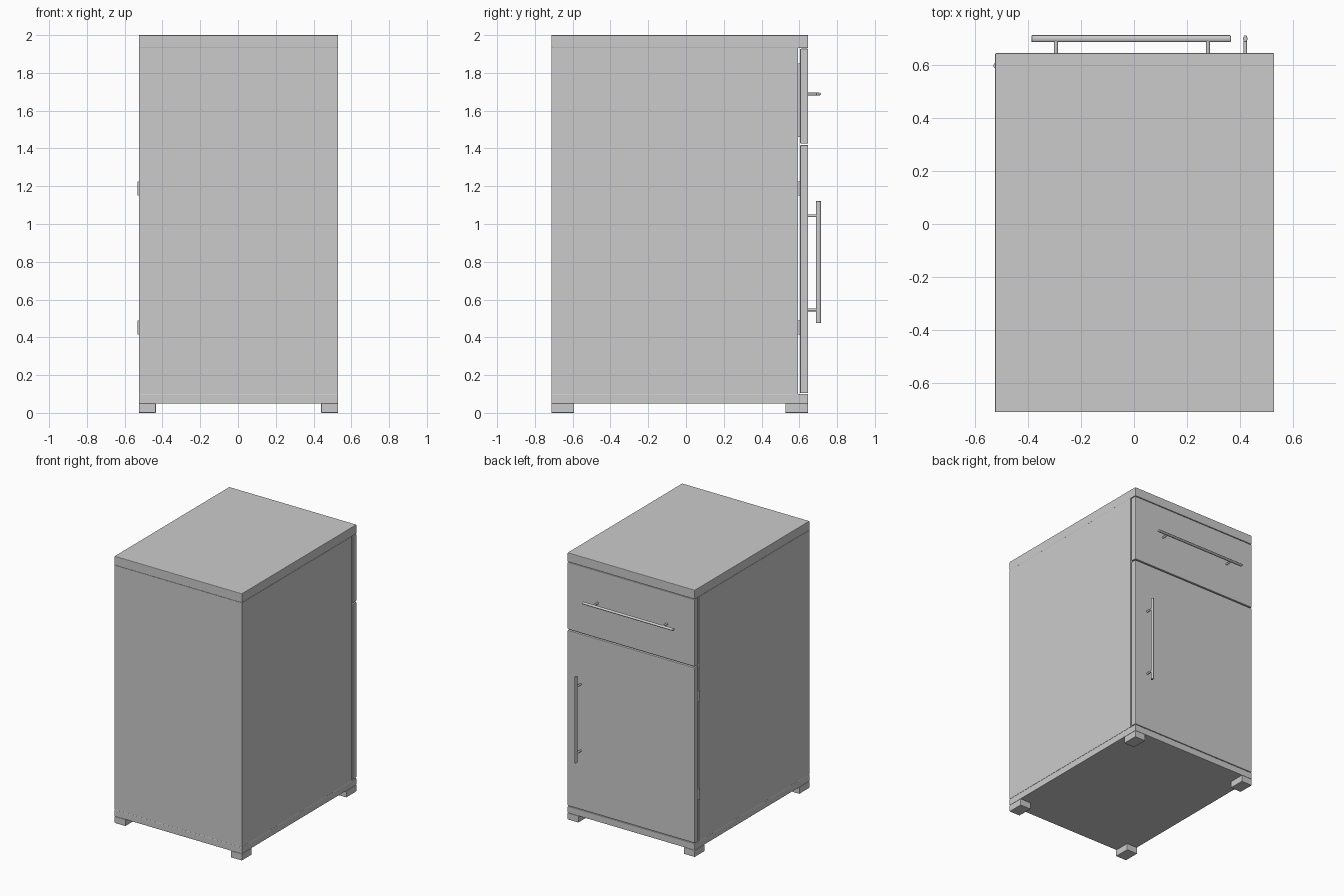
import bpy
from mathutils import Vector

if "Cube" in bpy.data.objects:
    bpy.data.objects.remove(bpy.data.objects["Cube"])

X0, X1 = -0.525, 0.53          # cabinet sides
Y0, Y1 = -0.712, 0.646         # back panel face and door face
CARCASS_Y, DOOR_Y = 0.594, 0.604


def box(name, lo, hi, bevel=0.0):
    lo, hi = Vector(lo), Vector(hi)
    bpy.ops.mesh.primitive_cube_add(size=1, location=(lo + hi) / 2)
    ob = bpy.context.object
    ob.name = name
    ob.scale = hi - lo
    bpy.ops.object.transform_apply(location=False, rotation=False, scale=True)
    if bevel:
        mod = ob.modifiers.new("bevel", 'BEVEL')
        mod.width, mod.segments = bevel, 2
    return ob


def rod(name, a, b, width, depth=None, bevel=0.0):
    """Rod from a to b; width across, depth along world y for bars."""
    a, b = Vector(a), Vector(b)
    axis = b - a
    bpy.ops.mesh.primitive_cylinder_add(vertices=20, radius=0.5, depth=axis.length)
    ob = bpy.context.object
    ob.name = name
    ob.scale = (width, depth or width, 1)
    bpy.ops.object.transform_apply(scale=True)
    if abs(axis.x) > 0.01:
        ob.rotation_euler = (0, 1.570796, 0)
    elif abs(axis.y) > 0.01:
        ob.rotation_euler = (1.570796, 0, 0)
    ob.location = (a + b) / 2
    if bevel:
        mod = ob.modifiers.new("bevel", 'BEVEL')
        mod.width, mod.segments = bevel, 2
    bpy.ops.object.shade_smooth_by_angle()
    return ob


# Top and bottom slabs
box("top_slab", (X0, Y0, 1.932), (X1, Y1, 2.0), 0.003)
box("bottom_slab", (X0, Y0, 0.05), (X1, Y1, 0.10), 0.003)

# Carcass panels
T = 0.04
box("left_panel", (X0, Y0, 0.10), (X0 + T, CARCASS_Y, 1.932))
box("right_panel", (X1 - T, Y0, 0.10), (X1, CARCASS_Y, 1.932))
box("back_panel", (X0 + T, Y0, 0.10), (X1 - T, Y0 + T, 1.932))
box("divider_shelf", (X0 + T, Y0 + T, 1.40), (X1 - T, CARCASS_Y, 1.44))

# Feet at the four corners
for side, x in (("left", X0), ("right", X1 - 0.09)):
    for end, y in (("front", Y0), ("back", Y1 - 0.12)):
        box(f"{end}_{side}_foot", (x, y, 0), (x + 0.09, y + 0.12, 0.05), 0.003)

# Door and drawer fronts
box("door", (X0, DOOR_Y, 0.104), (X1, Y1, 1.418), 0.004)
box("drawer_front", (X0, DOOR_Y, 1.426), (X1, Y1, 1.928), 0.004)

# Drawer tray behind its front
for name, lo, hi in (
        ("drawer_base", (-0.46, -0.60, 1.46), (0.465, DOOR_Y, 1.48)),
        ("drawer_left", (-0.46, -0.60, 1.48), (-0.44, DOOR_Y, 1.85)),
        ("drawer_right", (0.445, -0.60, 1.48), (0.465, DOOR_Y, 1.85)),
        ("drawer_rear", (-0.44, -0.60, 1.48), (0.445, -0.58, 1.85))):
    box(name, lo, hi)

# Bar handles on two posts each
BAR_Y = 0.701
rod("drawer_handle_bar", (-0.388, BAR_Y, 1.688), (0.366, BAR_Y, 1.688), 0.016, 0.026, 0.003)
for i, x in enumerate((-0.295, 0.28)):
    rod(f"drawer_handle_post_{i}", (x, Y1 - 0.01, 1.688), (x, BAR_Y, 1.688), 0.014)
rod("door_handle_bar", (0.421, BAR_Y, 0.475), (0.421, BAR_Y, 1.122), 0.016, 0.026, 0.003)
for i, z in enumerate((0.545, 1.043)):
    rod(f"door_handle_post_{i}", (0.421, Y1 - 0.01, z), (0.421, BAR_Y, z), 0.014)

# Hinge barrels
for i, z in enumerate((0.453, 1.188)):
    rod(f"hinge_{i}", (X0 + 0.003, 0.599, z - 0.037), (X0 + 0.003, 0.599, z + 0.037), 0.02)
